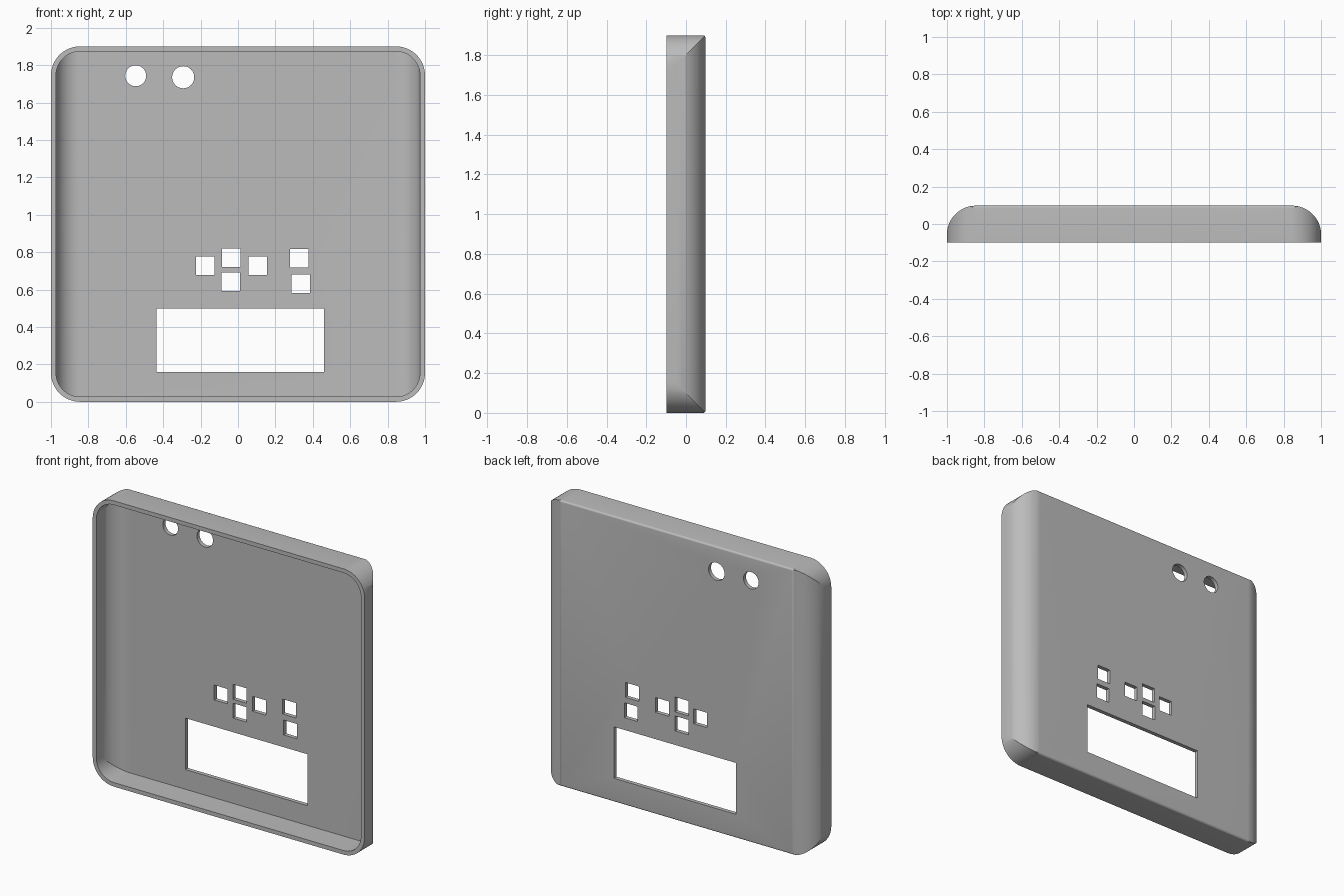
import bpy, bmesh, math
from mathutils import Vector

if "Cube" in bpy.data.objects:
    bpy.data.objects.remove(bpy.data.objects["Cube"], do_unlink=True)

# Overall sizes of the shell
HALF_W, HEIGHT, HALF_D = 1.0, 1.9, 0.098
ROUND, WALL, EDGE = 0.155, 0.027, 0.014
MID = HEIGHT / 2

grey = bpy.data.materials.new("plain grey plastic")
grey.use_nodes = True
COLOUR = (0.5, 0.5, 0.5, 1)
grey.diffuse_color = COLOUR
grey.node_tree.nodes["Principled BSDF"].inputs["Base Color"].default_value = COLOUR


def rounded(x0, x1, y0, y1, radii, steps=16):
    """Rectangle outline; radii go counter-clockwise from the lower left."""
    corners = [(x0, y0, 1, 1), (x1, y0, -1, 1), (x1, y1, -1, -1), (x0, y1, 1, -1)]
    pts = []
    for i, ((x, y, sx, sy), r) in enumerate(zip(corners, radii)):
        if r == 0:
            pts.append((x, y))
            continue
        for k in range(steps + 1):
            a = math.pi * (1 + i / 2) + math.pi / 2 * k / steps
            pts.append((x + sx * r + r * math.cos(a), y + sy * r + r * math.sin(a)))
    return pts


def prism(name, outline, place, lo, hi):
    """Extrude an outline; place(u, v, w) maps it into space."""
    bm = bmesh.new()
    face = bm.faces.new([bm.verts.new(place(u, v, lo)) for u, v in outline])
    out = bmesh.ops.extrude_face_region(bm, geom=[face])
    shift = Vector(place(0, 0, hi)) - Vector(place(0, 0, lo))
    bmesh.ops.translate(bm, vec=shift, verts=[g for g in out["geom"] if isinstance(g, bmesh.types.BMVert)])
    bmesh.ops.recalc_face_normals(bm, faces=bm.faces)
    mesh = bpy.data.meshes.new(name)
    bm.to_mesh(mesh)
    bm.free()
    mesh.materials.append(grey)
    obj = bpy.data.objects.new(name, mesh)
    bpy.context.collection.objects.link(obj)
    return obj


def combine(target, tool, operation):
    mod = target.modifiers.new(operation, "BOOLEAN")
    mod.operation, mod.solver, mod.object = operation, "EXACT", tool
    bpy.context.view_layer.objects.active = target
    bpy.ops.object.modifier_apply(modifier=mod.name)
    bpy.data.objects.remove(tool, do_unlink=True)


def along_y(u, v, w):
    return (u, w, v)


def along_z(u, v, w):
    return (u, v, w)


def along_x(u, v, w):
    return (w, u, v)


def tray(name, inset, front, edge):
    """Rounded plate whose back is rounded over at the sides."""
    r, w, back = ROUND - inset, HALF_W - inset, HALF_D - inset
    gap = 0.0005
    body = prism(name, rounded(-w, w, inset, HEIGHT - inset, [r] * 4), along_y, front, 0.3)
    sides = prism("side_profile", rounded(-w - gap, w + gap, -0.5, back, [0, 0, r, r]),
                  along_z, -0.2, HEIGHT + 0.2)
    combine(body, sides, "INTERSECT")
    if edge:
        ends = prism("end_profile", rounded(-0.6, back + gap / 5, inset - gap, HEIGHT - inset + gap,
                                            [0, edge, edge, 0], 5), along_x, -1.3, 1.3)
        combine(body, ends, "INTERSECT")
    return body


# Hollow back cover, open at the front
cover = tray("back_cover", 0, -HALF_D, EDGE)
combine(cover, tray("cavity", WALL, -0.3, 0), "DIFFERENCE")

# Display window and square button openings
openings = [(0.012, 0.329, 0.898, 0.342)]
openings += [(x, z, 0.099, 0.099) for x, z in
             [(-0.175, 0.727), (-0.037, 0.769), (-0.038, 0.643),
              (0.106, 0.727), (0.328, 0.768), (0.336, 0.631)]]
for x, z, w, h in openings:
    outline = rounded(x - w / 2, x + w / 2, z - h / 2, z + h / 2, [0] * 4)
    combine(cover, prism("opening", outline, along_y, 0, 0.3), "DIFFERENCE")

# Two round openings near the top
for x, z, r in [(-0.547, 1.743, 0.056), (-0.293, 1.735, 0.059)]:
    outline = [(x + r * math.cos(math.tau * k / 48), z + r * math.sin(math.tau * k / 48))
               for k in range(48)]
    combine(cover, prism("round_opening", outline, along_y, 0, 0.3), "DIFFERENCE")

# Smooth curves, sharp edges
bpy.ops.object.select_all(action="DESELECT")
cover.select_set(True)
bpy.context.view_layer.objects.active = cover
bpy.ops.object.shade_smooth_by_angle(angle=math.radians(25))
